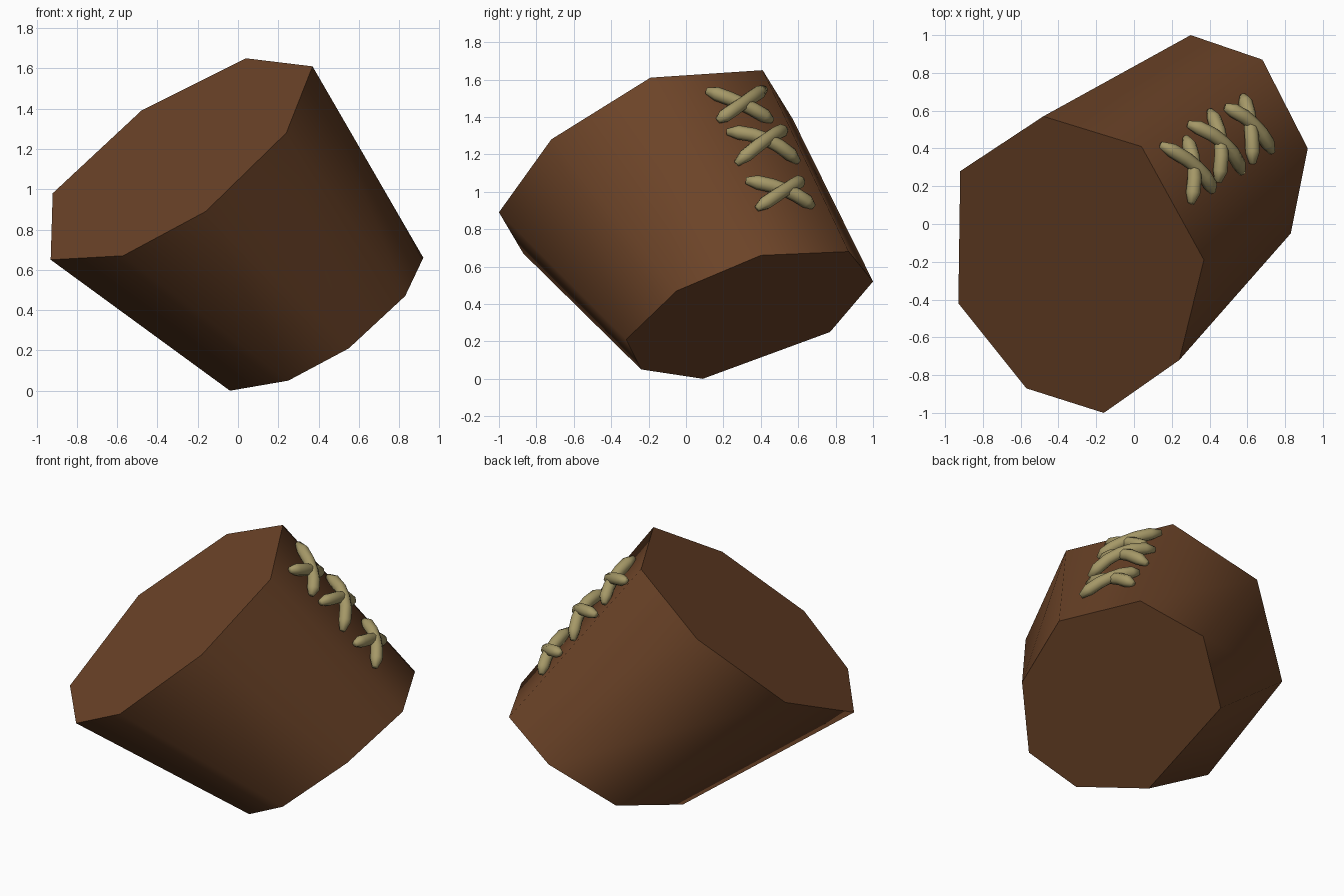
import bpy, bmesh, math
from mathutils import Vector

cube = bpy.data.objects.get("Cube")
if cube:
    bpy.data.objects.remove(cube, do_unlink=True)


def material(name, rgb):
    m = bpy.data.materials.new(name)
    m.use_nodes = True
    m.diffuse_color = (*rgb, 1)
    m.node_tree.nodes["Principled BSDF"].inputs["Base Color"].default_value = (*rgb, 1)
    return m


def loft(name, rings, mat, split_caps):
    """Skin a list of closed rings, cap both ends, smooth the sides."""
    bm = bmesh.new()
    loops = [[bm.verts.new(p) for p in ring] for ring in rings]
    for a, b in zip(loops, loops[1:]):
        for i in range(len(a)):
            j = (i + 1) % len(a)
            bm.faces.new((a[i], a[j], b[j], b[i])).smooth = True
    for ring in (loops[0], loops[-1]):
        cap = bm.faces.new(ring)
        cap.smooth = not split_caps
        for e in cap.edges:
            e.smooth = not split_caps
    bmesh.ops.recalc_face_normals(bm, faces=bm.faces[:])
    mesh = bpy.data.meshes.new(name)
    bm.to_mesh(mesh)
    bm.free()
    mesh.materials.append(mat)
    obj = bpy.data.objects.new(name, mesh)
    bpy.context.collection.objects.link(obj)
    return obj


brown = material("brown leather", (0.150, 0.057, 0.021))
straw = material("straw thread", (0.376, 0.314, 0.136))

# Tilted, slightly uneven eight-sided tapered body
wide_end = [(.04, .41, 1.65), (.37, -.19, 1.61), (.24, -.72, 1.28), (-.16, -1, .89),
            (-.57, -.87, .67), (-.93, -.42, .65), (-.92, .28, .98), (-.48, .57, 1.39)]
narrow_end = [(.68, .87, .68), (.92, .40, .66), (.83, -.05, .47), (.55, -.32, .21),
              (.25, -.24, .05), (-.04, .09, 0), (-.03, .77, .25), (.30, 1, .52)]
loft("tapered_body", [wide_end, narrow_end], brown, True)

# Plane of the stitched side
corner = Vector(wide_end[0])
normal = (Vector(wide_end[1]) - corner).cross(Vector(narrow_end[0]) - corner).normalized()


def on_side(y, z, lift):
    x = corner.x + (lift - normal.y * (y - corner.y) - normal.z * (z - corner.z)) / normal.x
    return Vector((x, y, z))


def stitch(name, start, middle, end, lift):
    """Arched thread with tapered tips."""
    a, m, b = on_side(*start, 0.012), on_side(*middle, lift), on_side(*end, 0.012)
    ctrl = 2 * m - (a + b) / 2
    rings = []
    for t, r in ((0, .018), (.13, .038), (.32, .038), (.5, .036), (.68, .038), (.87, .038), (1, .018)):
        p = a * (1 - t) ** 2 + ctrl * 2 * t * (1 - t) + b * t * t
        d = ((ctrl - a) * (1 - t) + (b - ctrl) * t).normalized()
        u = d.cross(normal).normalized()
        v = u.cross(d)
        rings.append([p + r * (u * math.cos(k * math.pi / 4) + v * math.sin(k * math.pi / 4))
                      for k in range(8)])
    loft(name, rings, straw, False)


# Three cross stitches: start and end of each thread, shared middle, lift
crosses = {
    "upper": ((.11, 1.54), (.46, 1.38), (.17, 1.38), (.42, 1.55), (.30, 1.47), .045),
    "middle": ((.22, 1.32), (.60, 1.16), (.27, 1.15), (.53, 1.33), (.43, 1.28), .07),
    "lower": ((.32, 1.06), (.68, .92), (.38, .91), (.62, 1.06), (.53, 1.01), .045),
}
for label, (a0, a1, b0, b1, mid, lift) in crosses.items():
    stitch(label + "_stitch_falling", a0, mid, a1, lift)
    stitch(label + "_stitch_rising", b0, mid, b1, lift + .01)
